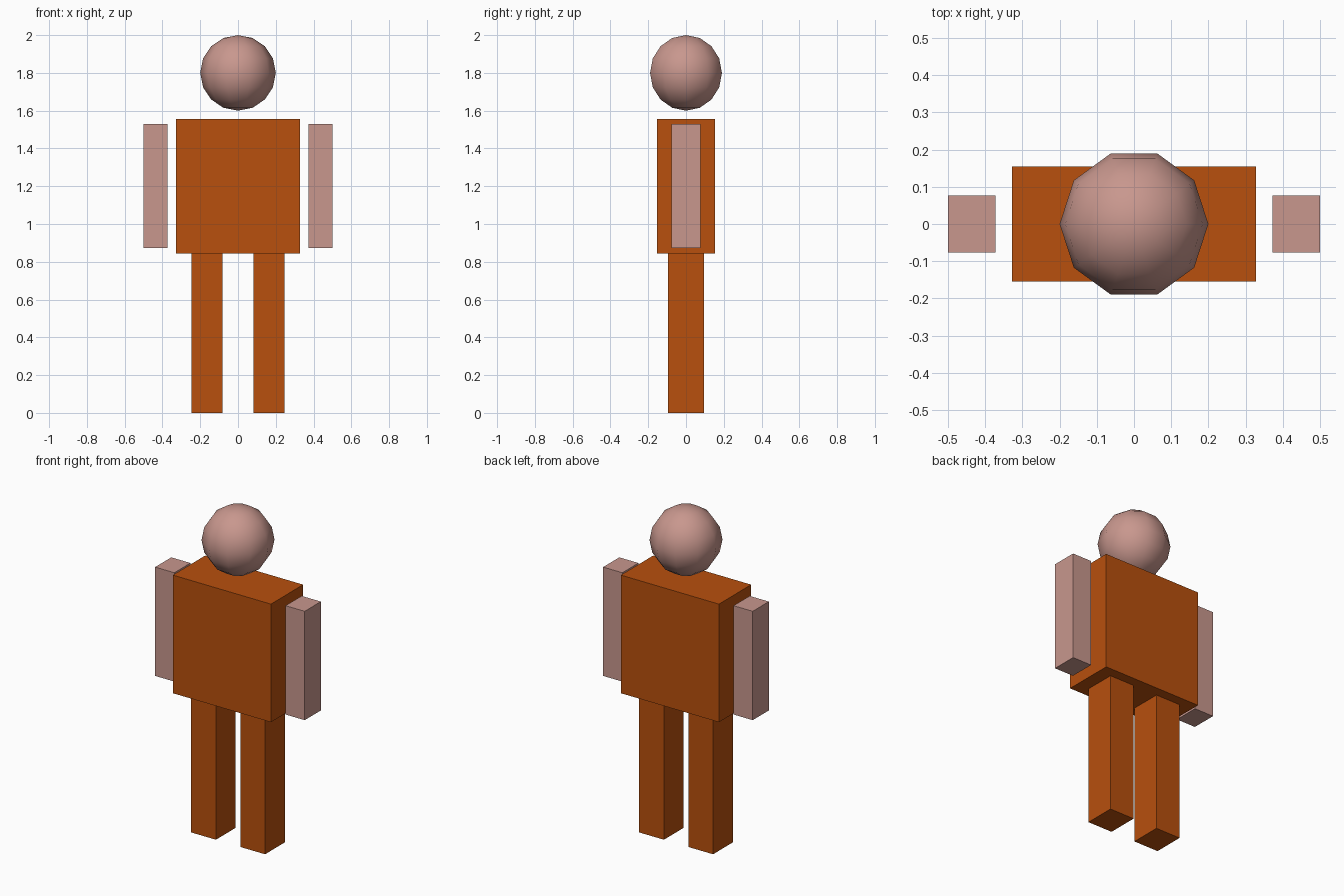
import bpy, math

if "Cube" in bpy.data.objects:
    bpy.data.objects.remove(bpy.data.objects["Cube"])


def material(name, rgb):
    m = bpy.data.materials.new(name)
    m.diffuse_color = (*rgb, 1)
    m.use_nodes = True
    m.node_tree.nodes["Principled BSDF"].inputs["Base Color"].default_value = m.diffuse_color
    return m


orange = material("orange", (0.48, 0.08, 0.004))
skin = material("skin", (0.58, 0.31, 0.27))


def box(name, x, y, z, mat):
    """Box from (min, max) ranges in x and z, and half depth y."""
    bpy.ops.mesh.primitive_cube_add(size=1, location=(sum(x) / 2, 0, sum(z) / 2))
    o = bpy.context.object
    o.name = name
    o.scale = (x[1] - x[0], 2 * y, z[1] - z[0])
    bpy.ops.object.transform_apply(location=False, rotation=False, scale=True)
    o.data.materials.append(mat)
    return o


# torso
box("torso", (-0.328, 0.328), 0.154, (0.843, 1.557), orange)

# arms and legs on both sides
for side, s in (("left", -1), ("right", 1)):
    box(side + "_arm", sorted((s * 0.372, s * 0.5)), 0.077, (0.872, 1.53), skin)
    box(side + "_leg", sorted((s * 0.082, s * 0.247)), 0.094, (0, 0.843), orange)

# head: ten-sided smooth ball, with a corner pointing along x
bpy.ops.mesh.primitive_uv_sphere_add(segments=10, ring_count=8, radius=0.2,
                                     location=(0, 0, 1.8),
                                     rotation=(0, 0, math.pi / 2))
head = bpy.context.object
head.name = "head"
head.data.materials.append(skin)
bpy.ops.object.shade_smooth()
